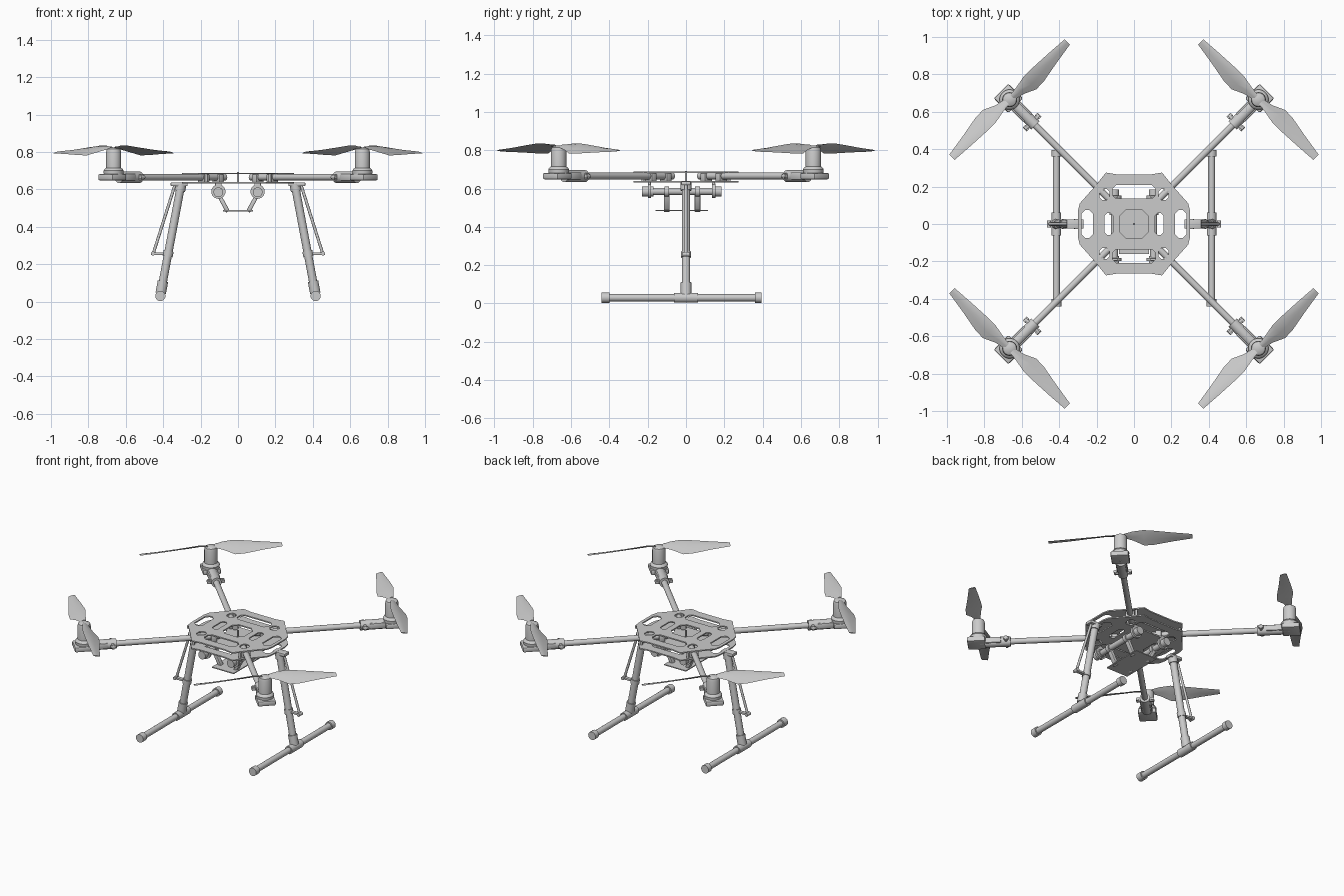
import bpy, bmesh, math
from mathutils import Vector, Matrix

if "Cube" in bpy.data.objects:
    bpy.data.objects.remove(bpy.data.objects["Cube"])


def finish(bm, name, angle=35):
    bmesh.ops.recalc_face_normals(bm, faces=bm.faces[:])
    me = bpy.data.meshes.new(name)
    bm.to_mesh(me)
    bm.free()
    ob = bpy.data.objects.new(name, me)
    bpy.context.collection.objects.link(ob)
    smooth(ob, angle)
    return ob


def smooth(ob, angle=35):
    bpy.ops.object.select_all(action='DESELECT')
    bpy.context.view_layer.objects.active = ob
    ob.select_set(True)
    bpy.ops.object.shade_smooth_by_angle(angle=math.radians(angle))


def rod(name, a, b, r, r2=None, seg=24):
    a, b = Vector(a), Vector(b)
    d = b - a
    m = Matrix.Translation((a + b) / 2) @ d.to_track_quat('Z', 'Y').to_matrix().to_4x4()
    bm = bmesh.new()
    bmesh.ops.create_cone(bm, cap_ends=True, segments=seg, radius1=r,
                          radius2=r if r2 is None else r2, depth=d.length, matrix=m)
    return finish(bm, name)


def box(name, loc, size, rz=0.0, ry=0.0, bevel=0.004):
    bm = bmesh.new()
    bmesh.ops.create_cube(bm, size=1, matrix=Matrix.Diagonal((*size, 1)))
    if bevel:
        bmesh.ops.bevel(bm, geom=bm.edges[:], offset=bevel, segments=2, affect='EDGES', profile=0.5)
    bm.transform(Matrix.Translation(loc) @ Matrix.Rotation(rz, 4, 'Z') @ Matrix.Rotation(ry, 4, 'Y'))
    return finish(bm, name)


def lathe(name, profile, loc, seg=32):
    bm = bmesh.new()
    vs = [bm.verts.new((r, 0, z)) for r, z in profile]
    es = [bm.edges.new(p) for p in zip(vs, vs[1:])]
    bmesh.ops.spin(bm, geom=vs + es, cent=(0, 0, 0), axis=(0, 0, 1), angle=2 * math.pi, steps=seg)
    bmesh.ops.remove_doubles(bm, verts=bm.verts[:], dist=1e-4)
    bm.transform(Matrix.Translation(loc))
    return finish(bm, name)


def chamfered(cx, cy, hx, hy, c):
    pts = [(hx, hy - c), (hx - c, hy), (c - hx, hy), (-hx, hy - c),
           (-hx, c - hy), (c - hx, -hy), (hx - c, -hy), (hx, c - hy)]
    return [(cx + x, cy + y) for x, y in pts]


def plate(name, loops, z, half):
    cu = bpy.data.curves.new(name, 'CURVE')
    cu.dimensions, cu.fill_mode, cu.extrude = '2D', 'BOTH', half
    for pts in loops:
        sp = cu.splines.new('POLY')
        sp.points.add(len(pts) - 1)
        for p, (x, y) in zip(sp.points, pts):
            p.co = (x, y, 0, 1)
        sp.use_cyclic_u = True
    ob = bpy.data.objects.new(name, cu)
    ob.location.z = z
    bpy.context.collection.objects.link(ob)
    bpy.ops.object.select_all(action='DESELECT')
    bpy.context.view_layer.objects.active = ob
    ob.select_set(True)
    bpy.ops.object.convert(target='MESH')
    smooth(bpy.context.view_layer.objects.active)


# Body plates: faceted ring outline with lightening slots
quad = [(.30, .07), (.29, .11), (.21, .20), (.15, .275), (.09, .265)]
outline = quad + [(-x, y) for x, y in quad[::-1]]
outline += [(-x, -y) for x, y in outline]
holes = []
for s in (-1, 1):
    holes.append(chamfered(0, s * .172, .115, .037, .02))
    holes.append(chamfered(s * .25, 0, .03, .075, .02))
    holes.append(chamfered(s * .135, 0, .022, .06, .015))
    for t in (-1, 1):
        holes.append(chamfered(s * .158, t * .158, .026, .03, .015))
centre = chamfered(0, 0, .075, .075, .03)
plate("top_plate", [outline, centre] + holes, .685, .004)
plate("bottom_plate", [outline] + holes, .635, .004)
for s in (-1, 1):
    for t in (-1, 1):
        rod("plate_spacer", (s * .17, t * .225, .635), (s * .17, t * .225, .685), .008, seg=12)
rod("centre_post", (0, 0, .635), (0, 0, .692), .006, seg=12)

# Arms, motors and propellers, one per corner
C = .665
blade = [(.02, -.015, .02, .824, .816), (.075, -.022, .032, .834, .802),
         (.14, -.034, .062, .834, .782), (.20, -.034, .06, .827, .783),
         (.32, -.028, .038, .812, .789), (.435, -.02, .02, .80, .793)]


def propeller(sx, sy):
    bm = bmesh.new()
    for turn in (1, -1):
        rings = []
        for r, v0, v1, z0, z1 in blade:
            ring = []
            for f, h in ((0, 0), (.25, 1), (.6, .8), (1, 0), (.6, -.3), (.25, -.5)):
                v = v0 + (v1 - v0) * f
                z = z0 + (z1 - z0) * f + h * .007 * (1 - r)
                x, y = turn * (r + v) * .7071, turn * (r - v) * .7071
                ring.append(bm.verts.new((sx * C - sx * x, sy * C + sy * y, z)))
            rings.append(ring)
        for a, b in zip(rings, rings[1:]):
            for i in range(6):
                j = (i + 1) % 6
                bm.faces.new((a[i], a[j], b[j], b[i]))
        bm.faces.new(rings[0])
        bm.faces.new(rings[-1])
    finish(bm, "propeller", 50)


motor = [(0, .675), (.052, .675), (.054, .70), (.048, .71), (.04, .715), (.04, .80),
         (.036, .815), (.022, .823), (0, .825)]
for sx in (-1, 1):
    for sy in (-1, 1):
        rz = math.atan2(sy, sx)
        d = Vector((sx, sy, 0)).normalized()
        side = Vector((-d.y, d.x, 0))
        m = Vector((sx * C, sy * C, .665))
        rod("arm_tube", (sx * .07, sy * .07, .665), m, .018)
        box("motor_mount", m + d * .01, (.11, .11, .034), rz, bevel=.008)
        rod("arm_sleeve", m - d * .195, m - d * .04, .031)
        box("mount_neck", m - d * .09, (.10, .066, .04), rz, bevel=.008)
        box("arm_collar", m - d * .17, (.016, .105, .03), rz)
        for t in (-1, 1):
            rod("collar_bolt", m - d * .185 + side * t * .045, m - d * .155 + side * t * .045, .01, seg=12)
        for k in (.15, .26):
            box("arm_clamp", (d.x * k, d.y * k, .66), (.035, .055, .042), rz)
        lathe("motor", motor, (sx * C, sy * C, 0))
        propeller(sx, sy)

# Landing gear
for s in (-1, 1):
    top, foot = Vector((s * .305, 0, .62)), Vector((s * .415, 0, .035))
    ax = (foot - top).normalized()
    rod("landing_leg", top, foot, .022)
    rod("leg_top_socket", top - ax * .01, top + ax * .03, .028)
    rod("leg_foot_sleeve", foot - ax * .075, foot - ax * .01, .028)
    box("leg_hinge", (s * .315, 0, .628), (.09, .05, .02))
    rod("skid_tube", (s * .415, -.435, .03), (s * .415, .39, .03), .019)
    rod("skid_joint", (s * .415, -.062, .03), (s * .415, .062, .03), .026)
    for a, b in ((-.44, -.40), (.36, .395)):
        rod("skid_end_cap", (s * .415, a, .03), (s * .415, b, .03), .027)
    # Folding strut with its bracket
    rod("strut", (s * .335, 0, .63), (s * .452, 0, .26), .008, seg=12)
    box("strut_bracket", (s * .42, 0, .256), (.09, .024, .014))
    rod("strut_clamp", foot - ax * .24, foot - ax * .21, .027)
    rod("strut_pin", (s * .455, -.018, .257), (s * .455, .018, .257), .011, seg=12)

# Payload rails, hangers and battery tray
for s in (-1, 1):
    x = s * .105
    rod("payload_rail", (x, -.22, .585), (x, .18, .585), .019)
    for a, b in ((-.23, -.17), (.145, .185)):
        rod("rail_end_cap", (x, a, .585), (x, b, .585), .026)
    for y in (-.19, .145):
        rod("rail_ring", (x, y - .008, .588), (x, y + .008, .588), .038)
        box("rail_hanger", (x, y, .615), (.035, .014, .045))
    for y in (-.10, .06):
        rod("tray_ring", (x, y - .012, .585), (x, y + .012, .585), .027)
        box("tray_bracket", (s * .078, y, .525), (.022, .03, .10), ry=s * .5)
box("battery_tray", (0, -.022, .486), (.16, .275, .006), bevel=0)
